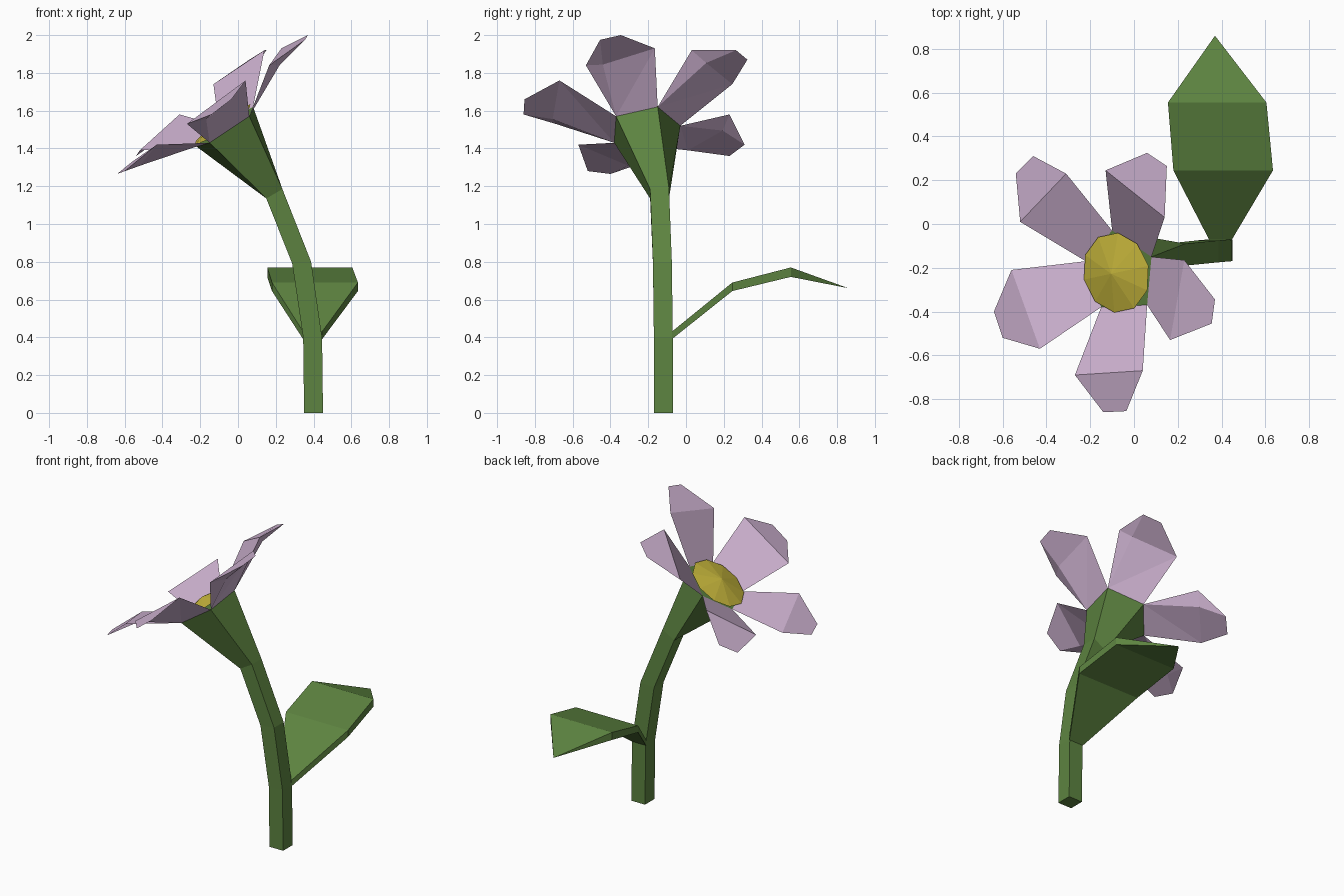
import bpy
import bmesh
from mathutils import Vector

cube = bpy.data.objects.get("Cube")
if cube:
    bpy.data.objects.remove(cube, do_unlink=True)


def material(name, rgb):
    mat = bpy.data.materials.new(name)
    mat.use_nodes = True
    color = (*rgb, 1)
    mat.diffuse_color = color
    mat.node_tree.nodes["Principled BSDF"].inputs["Base Color"].default_value = color
    return mat


green = material("leaf_green", (0.11, 0.23, 0.052))
lilac = material("petal_lilac", (0.62, 0.45, 0.64))
yellow = material("centre_yellow", (0.57, 0.47, 0.045))


def build(name, points, faces, mat):
    """Make a flat-shaded object from named points and faces given as name strings."""
    bm = bmesh.new()
    verts = {key: bm.verts.new(p) for key, p in points.items()}
    for face in faces:
        bm.faces.new([verts[key] for key in face.split()])
    bmesh.ops.recalc_face_normals(bm, faces=bm.faces)
    return finish(name, bm, mat)


def finish(name, bm, mat):
    mesh = bpy.data.meshes.new(name)
    bm.to_mesh(mesh)
    bm.free()
    mesh.materials.append(mat)
    obj = bpy.data.objects.new(name, mesh)
    bpy.context.collection.objects.link(obj)
    return obj


# Five corners of the flower cup, shared by cup and petals
rim = [Vector(p) for p in (
    (0.06, -0.37, 1.57), (0.08, -0.15, 1.62), (-0.10, -0.03, 1.52),
    (-0.22, -0.17, 1.41), (-0.15, -0.38, 1.43))]

# Stem: square rings bending towards the flower (left x, right x, front y, left z, right z)
stem_rings = [(0.35, 0.45, -0.17, 0, 0), (0.345, 0.445, -0.17, 0.4, 0.4),
              (0.287, 0.387, -0.175, 0.79, 0.8), (0.15, 0.235, -0.19, 1.135, 1.185)]
bm = bmesh.new()
rings = []
for left, right, front, z_left, z_right in stem_rings:
    back = front + 0.1
    corners = ((right, front, z_right), (right, back, z_right),
               (left, back, z_left), (left, front, z_left))
    rings.append([bm.verts.new(c) for c in corners])
bm.faces.new(rings[0])
for low, high in zip(rings, rings[1:]):
    for i in range(4):
        j = (i + 1) % 4
        bm.faces.new((low[i], low[j], high[j], high[i]))

# Flared cup: four stem corners open out to the five-sided rim
a, b, c, d = rings[-1]
p, q, r, s, t = [bm.verts.new(v) for v in rim]
for face in ((a, b, q, p), (b, c, r, q), (c, s, r), (c, d, t, s), (d, a, p, t), (p, q, r, s, t)):
    bm.faces.new(face)
bmesh.ops.recalc_face_normals(bm, faces=bm.faces)
finish("stem_and_cup", bm, green)

# Petals: two shoulder points and two tip points each, folded at the shoulders
petals = {
    "left_petal": ((0.165, -0.53, 1.84), (0.23, -0.165, 1.93),
                   (0.355, -0.455, 1.975), (0.37, -0.345, 2.0)),
    "back_petal": ((0.14, 0.03, 1.92), (-0.13, 0.245, 1.74),
                   (0.15, 0.265, 1.92), (0.06, 0.325, 1.87)),
    "back_right_petal": ((-0.31, 0.23, 1.58), (-0.52, 0.01, 1.39),
                         (-0.46, 0.31, 1.42), (-0.54, 0.23, 1.36)),
    "right_petal": ((-0.56, -0.21, 1.33), (-0.43, -0.57, 1.42),
                    (-0.64, -0.40, 1.265), (-0.60, -0.52, 1.28)),
    "front_petal": ((-0.27, -0.69, 1.53), (0.04, -0.67, 1.76),
                    (-0.14, -0.86, 1.58), (-0.035, -0.855, 1.66)),
}
petal_faces = ("base_a base_b side_b side_a", "side_a side_b tip_b tip_a",
               "base_a under side_b base_b", "under tip_a tip_b side_b",
               "base_a side_a under", "side_a tip_a under")
for i, (name, shape) in enumerate(petals.items()):
    side_a, side_b, tip_a, tip_b = map(Vector, shape)
    base_a, base_b = rim[i], rim[(i + 1) % 5]
    normal = (side_b - base_a).cross(side_a - base_b).normalized()
    if normal.z < 0:
        normal.negate()
    # The thick edge sits behind one shoulder
    under = side_a.lerp(side_b, 0.25) - normal * 0.045
    build(name, dict(base_a=base_a, base_b=base_b, side_a=side_a, side_b=side_b,
                     tip_a=tip_a, tip_b=tip_b, under=under), petal_faces, lilac)

# Flower centre: shallow ten-sided dome lying in the tilted cup
axis = Vector((-0.7, -0.15, 1)).normalized()
bm = bmesh.new()
bmesh.ops.create_cone(bm, cap_ends=True, segments=10, radius1=0.185, radius2=0, depth=0.04)
centre = finish("flower_centre", bm, yellow)
centre.rotation_mode = "QUATERNION"
centre.rotation_quaternion = axis.to_track_quat("Z", "Y")
centre.location = Vector((-0.07, -0.22, 1.51)) + axis * 0.04

# Leaf: arched blade with a slim underside, pinched at the tip
leaf_rows = [(0.345, 0.445, -0.075, 0.43, 0.39), (0.18, 0.635, 0.245, 0.69, 0.645),
             (0.155, 0.605, 0.555, 0.77, 0.72)]
bm = bmesh.new()
rows = []
for left, right, y, top, bottom in leaf_rows:
    corners = ((left, y, top), (right, y, top), (right, y, bottom), (left, y, bottom))
    rows.append([bm.verts.new(v) for v in corners])
tip = bm.verts.new((0.37, 0.86, 0.66))
bm.faces.new(rows[0])
for i in range(4):
    j = (i + 1) % 4
    for near, far in zip(rows, rows[1:]):
        bm.faces.new((near[i], near[j], far[j], far[i]))
    bm.faces.new((rows[-1][i], rows[-1][j], tip))
bmesh.ops.recalc_face_normals(bm, faces=bm.faces)
finish("leaf", bm, green)
